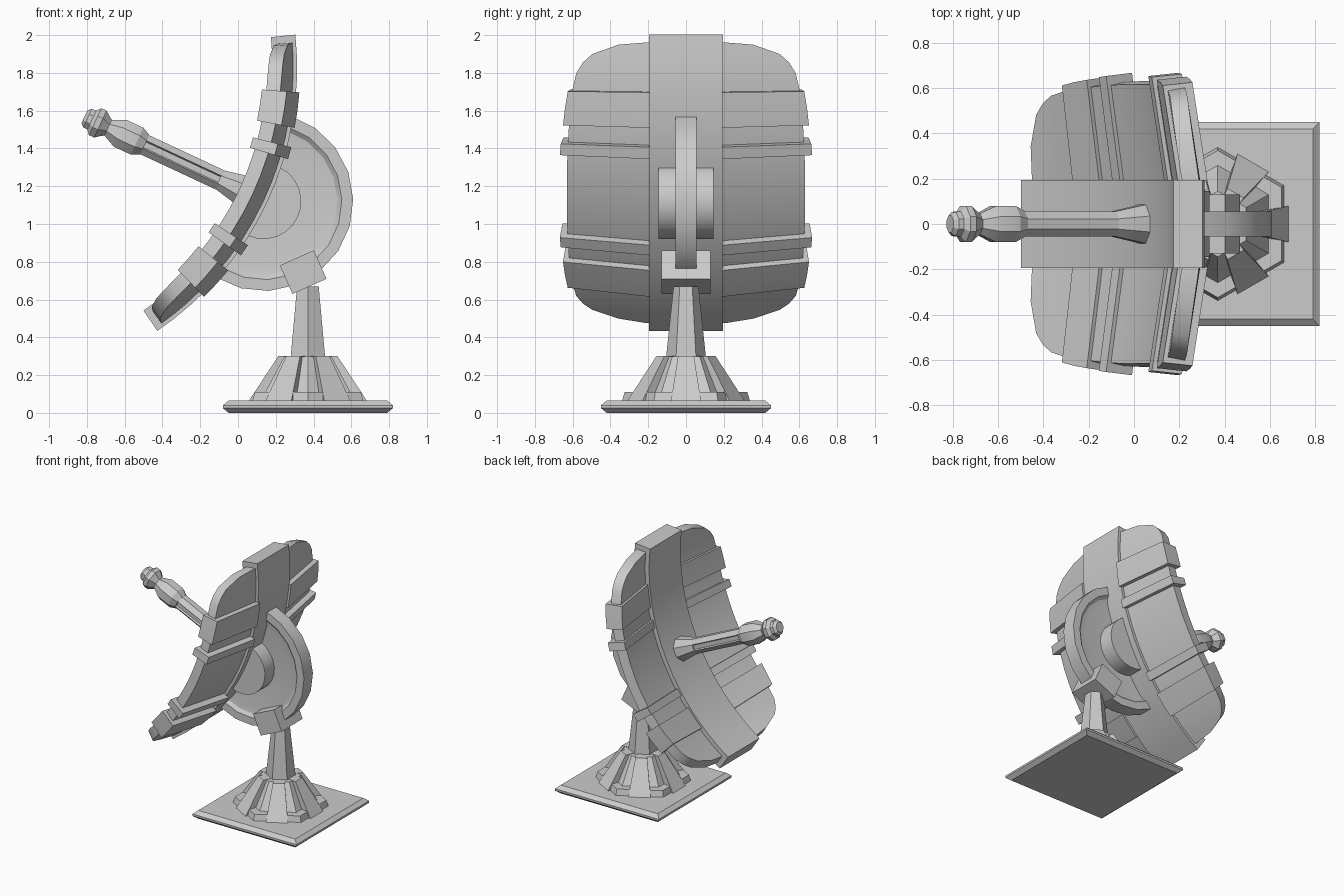
import bpy, bmesh
from math import sin, cos, radians, pi
from mathutils import Vector, Matrix

if "Cube" in bpy.data.objects:
    bpy.data.objects.remove(bpy.data.objects["Cube"])

grey = bpy.data.materials.new("light_grey")
grey.diffuse_color = (0.6, 0.6, 0.6, 1)
grey.use_nodes = True
grey.node_tree.nodes["Principled BSDF"].inputs["Base Color"].default_value = grey.diffuse_color

TILT = radians(25)
CX, CZ = -1.367, 1.827          # centre of the dish curvature
AXIS = Vector((-cos(TILT), 0, sin(TILT)))
BACK = Vector((0.155, 0, 1.117))  # middle of the dish back
COL = 0.37                      # x of the pedestal


def finish(name, bm, mirror=False, matrix=None):
    if matrix is not None:
        bm.transform(matrix)
    bmesh.ops.recalc_face_normals(bm, faces=bm.faces)
    me = bpy.data.meshes.new(name)
    bm.to_mesh(me)
    bm.free()
    me.materials.append(grey)
    ob = bpy.data.objects.new(name, me)
    bpy.context.collection.objects.link(ob)
    if mirror:
        m = ob.modifiers.new("mirror", 'MIRROR')
        m.use_axis = (False, True, False)
        m.use_mirror_merge = False
    return ob


def bridge(rings, closed=False):
    """Solid through a row of matching vertex loops."""
    bm = bmesh.new()
    loops = [[bm.verts.new(p) for p in ring] for ring in rings]
    n = len(loops[0])
    pairs = list(zip(loops, loops[1:]))
    for a, b in pairs:
        for i in range(n):
            j = (i + 1) % n
            bm.faces.new((a[i], a[j], b[j], b[i]))
    bm.faces.new(loops[0])
    bm.faces.new(loops[-1])
    return bm


def lathe(profile, sides, start):
    """Profile of (radius, height) turned round z."""
    return bridge([[(r * cos(start + 2 * pi * i / sides), r * sin(start + 2 * pi * i / sides), h)
                    for i in range(sides)] for r, h in profile])


def dish_point(deg, y, r):
    a = radians(deg) - TILT
    return (CX + r * cos(a), y, CZ + r * sin(a))


def wing(name, outline, r_in, r_out):
    """Curved slab from the spine outwards, leaning forward; outline = (angle, half width)."""
    rings = []
    for deg, yo in outline:
        lean = 0.07 * (yo - 0.19) / 0.45
        rings.append([dish_point(deg, 0.19, r_in), dish_point(deg, 0.19, r_out),
                      dish_point(deg, yo + 0.006, r_out - lean),
                      dish_point(deg, yo - 0.008, r_in - lean)])
    return finish(name, bridge(rings), mirror=True)


def sector(name, section, centre, half, steps):
    """Section of (radius, y) swept about the y axis, facing the rear of the dish."""
    rings = []
    for i in range(steps + 1):
        a = -TILT + radians(-half + 2 * half * i / steps)
        rings.append([(centre[0] + r * cos(a), y, centre[1] + r * sin(a)) for r, y in section])
    return finish(name, bridge(rings))


# dish: central spine
spine = []
for i in range(17):
    d = -31 + 62 * i / 16
    spine.append([dish_point(d, y, r) for y, r in
                  ((-0.195, 1.55), (-0.195, 1.68), (0.195, 1.68), (0.195, 1.55))])
finish("dish_spine", bridge(spine))

# dish: wings with rounded corners
half = [(0, 0.625), (4, 0.625), (8, 0.622), (12, 0.617), (16, 0.61), (20, 0.6),
        (24, 0.575), (26, 0.54), (27.6, 0.49), (29.3, 0.35), (29.6, 0.22)]
outline = [(-d, y) for d, y in half[:0:-1]] + half
wing("dish_wings", outline, 1.585, 1.66)

# dish: clamping bands across the wings
for tag, s in (("upper", 1), ("lower", -1)):
    wing(tag + "_wide_band", [(s * 14.2, 0.645), (s * 17.4, 0.635), (s * 20.6, 0.62)], 1.565, 1.697)
    wing(tag + "_narrow_band", [(s * 8.5, 0.662), (s * 10.7, 0.657)], 1.565, 1.702)

# elevation wheel and hub behind the dish
rim = [(0.475, 0.055), (0.415, 0.055), (0.392, 0.035), (0.35, 0.028), (0.01, 0.028)]
sector("elevation_wheel", rim + [(r, -y) for r, y in rim[::-1]], (0.135, 1.12), 97, 11)
sector("wheel_hub", [(0.2, 0.145), (0.01, 0.145), (0.01, -0.145), (0.2, -0.145)],
       (0.135, 1.12), 105, 14)

# feed antenna on the dish axis
along = Matrix.Translation(BACK) @ AXIS.to_track_quat('Z', 'Y').to_matrix().to_4x4()
finish("antenna_socket", lathe([(0.095, 0.04), (0.097, 0.11), (0.058, 0.28)], 8, pi / 8), matrix=along)
rod = lathe([(0.06, 0.25), (0.06, 0.73)], 8, pi / 8)
rod.transform(along)
bmesh.ops.recalc_face_normals(rod, faces=rod.faces)
sides = [f for f in rod.faces if abs(f.normal.y) > 0.9]
bmesh.ops.inset_individual(rod, faces=sides, thickness=0.01, depth=-0.012)
finish("antenna_rod", rod)
finish("antenna_head", lathe([(0.062, 0.715), (0.085, 0.76), (0.085, 0.86), (0.06, 0.91),
                              (0.05, 0.93), (0.06, 0.945), (0.085, 0.975), (0.085, 1.005),
                              (0.06, 1.025), (0.058, 1.05), (0.04, 1.068)], 8, pi / 8), matrix=along)

# clamp holding the wheel
box = bmesh.new()
bmesh.ops.create_cube(box, size=1)
finish("wheel_clamp", box, matrix=Matrix.Translation((0.345, 0, 0.745))
       @ Matrix.Rotation(radians(-24), 4, 'Y') @ Matrix.Diagonal((0.197, 0.26, 0.165, 1)))

# pedestal: hexagonal neck, cone and foot ring
here = Matrix.Translation((COL, 0, 0))
finish("pedestal_neck", lathe([(0.107, 0.28), (0.066, 0.67)], 6, pi / 6), matrix=here)
finish("pedestal_cone", lathe([(0.29, 0.06), (0.145, 0.298)], 6, pi / 6), matrix=here)
finish("foot_ring", lathe([(0.34, 0.06), (0.325, 0.11)], 6, pi / 6), matrix=here)

# pedestal: six tapered buttresses
for k in range(6):
    rings = [[(0.05, -w0, z), (r, -w1, z), (r, w1, z), (0.05, w0, z)]
             for z, r, w0, w1 in ((0.06, 0.315, 0.04, 0.08), (0.3, 0.157, 0.03, 0.042))]
    finish("buttress", bridge(rings), matrix=here @ Matrix.Rotation(k * pi / 3, 4, 'Z'))

# square base plate with chamfered edge
q = 2 ** 0.5
finish("base_plate", lathe([(0.42 * q, 0), (0.45 * q, 0.025), (0.45 * q, 0.04), (0.42 * q, 0.065)],
                           4, pi / 4), matrix=here)

# smooth the curved surfaces, keep hard edges
for ob in bpy.context.collection.objects:
    ob.select_set(True)
    bpy.context.view_layer.objects.active = ob
bpy.ops.object.shade_smooth_by_angle(angle=radians(25))
